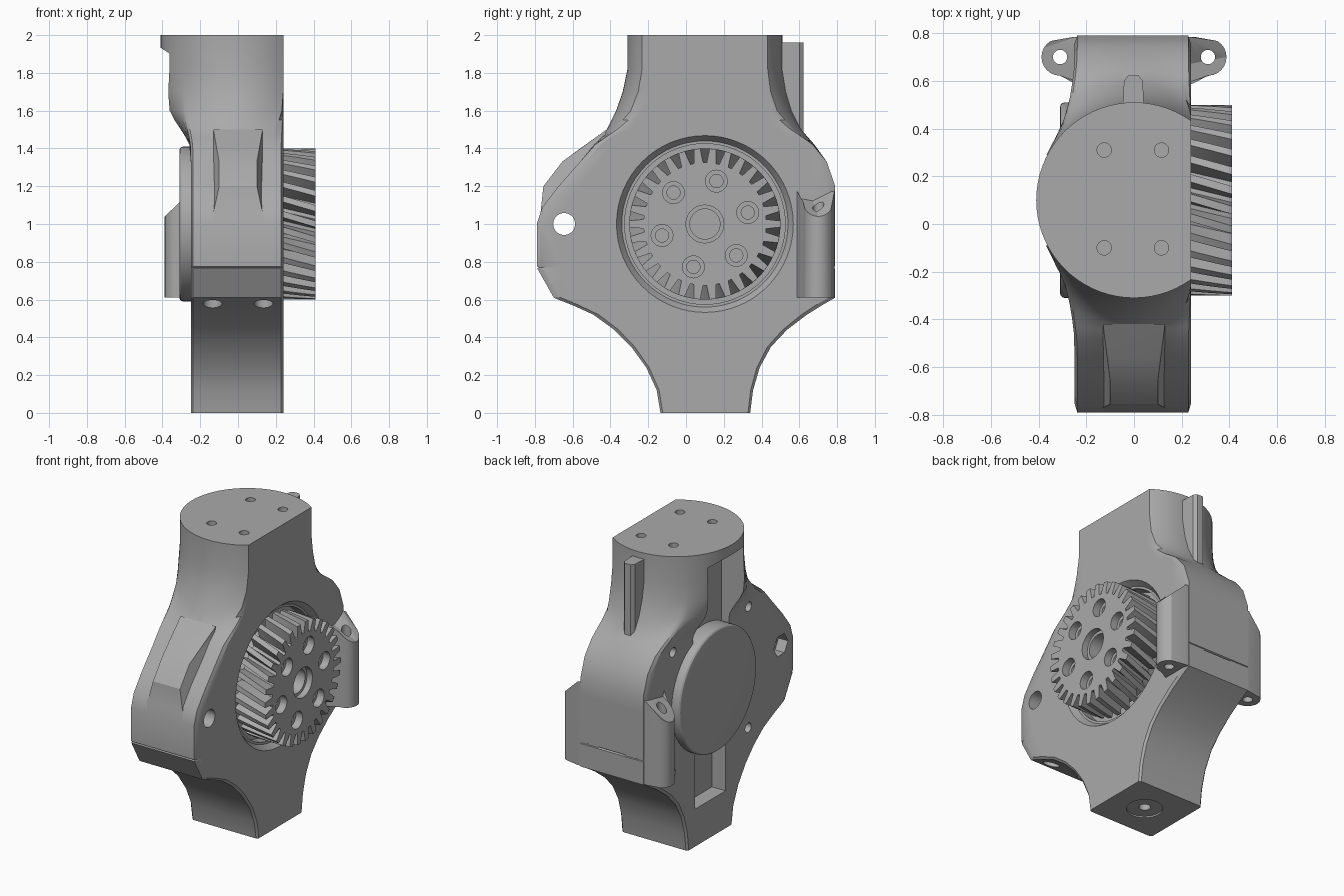
import bpy, bmesh
from math import sin, cos, pi, atan2, acos
from mathutils import Matrix, Vector

cube = bpy.data.objects.get("Cube")
if cube:
    bpy.data.objects.remove(cube, do_unlink=True)

grey = bpy.data.materials.new("machined grey")
grey.use_nodes = True
GREY = (0.40, 0.40, 0.40, 1)
grey.diffuse_color = GREY
grey.node_tree.nodes["Principled BSDF"].inputs["Base Color"].default_value = GREY

MID_Y = 0.1      # axis of the joint
MID_Z = 1.0


def make(name, bm):
    bmesh.ops.recalc_face_normals(bm, faces=bm.faces)
    mesh = bpy.data.meshes.new(name)
    bm.to_mesh(mesh)
    bm.free()
    mesh.materials.append(grey)
    ob = bpy.data.objects.new(name, mesh)
    bpy.context.collection.objects.link(ob)
    return ob


def activate(ob):
    bpy.ops.object.select_all(action='DESELECT')
    ob.select_set(True)
    bpy.context.view_layer.objects.active = ob


def smooth(ob, angle=0.45):
    activate(ob)
    bpy.ops.object.shade_smooth_by_angle(angle=angle)


def loft(name, rings):
    bm = bmesh.new()
    loops = [[bm.verts.new(p) for p in ring] for ring in rings]
    n = len(loops[0])
    for a, b in zip(loops, loops[1:]):
        for i in range(n):
            j = (i + 1) % n
            bm.faces.new((a[i], a[j], b[j], b[i]))
    bm.faces.new(loops[0])
    bm.faces.new(loops[-1])
    return make(name, bm)


def cylinder(name, axis, start, length, r1, r2=None, sides=40):
    """Cylinder or cone running from start along +x or +z."""
    bm = bmesh.new()
    bmesh.ops.create_cone(bm, cap_ends=True, segments=sides, radius1=r1,
                          radius2=r1 if r2 is None else r2, depth=length)
    turn = Matrix.Rotation(pi / 2, 4, 'Y') if axis == 'X' else Matrix.Identity(4)
    bm.transform(Matrix.Translation(start) @ turn @ Matrix.Translation((0, 0, length / 2)))
    return make(name, bm)


def hull(name, points):
    bm = bmesh.new()
    for p in points:
        bm.verts.new(p)
    bmesh.ops.convex_hull(bm, input=bm.verts)
    return make(name, bm)


def box(name, lo, hi):
    return hull(name, [(x, y, z) for x in (lo[0], hi[0])
                       for y in (lo[1], hi[1]) for z in (lo[2], hi[2])])


def boolean(ob, other, operation='DIFFERENCE'):
    mod = ob.modifiers.new("cut", 'BOOLEAN')
    mod.operation = operation
    mod.solver = 'EXACT'
    mod.object = other
    activate(ob)
    bpy.ops.object.modifier_apply(modifier=mod.name)
    bpy.data.objects.remove(other, do_unlink=True)


def bore(ob, axis, start, length, r1, r2=None, sides=40):
    boolean(ob, cylinder("cutter", axis, start, length, r1, r2, sides))


# Housing: side outline as height, front edge, back edge
outline = [
    (0, -.135, .34), (.12, -.155, .355), (.24, -.21, .39), (.35, -.29, .45),
    (.44, -.38, .535), (.52, -.49, .64), (.57, -.6, .72), (.61, -.7, .79),
    (.764, -.787, .79), (.77, -.78, .78), (.776, -.79, .79), (1, -.79, .79),
    (1.09, -.76, .79), (1.2, -.675, .79), (1.33, -.56, .745), (1.42, -.49, .68),
    (1.46, -.455, .645), (1.5, -.42, .61), (1.55, -.395, .585), (1.6, -.37, .56),
    (1.7, -.335, .53), (1.82, -.31, .51), (2, -.31, .51)]
RADIUS = 0.41
FLAT_X = 0.24
CORNER = 1.95
special = [atan2(CORNER - 1, 1), atan2(1, CORNER - 1), acos(FLAT_X / RADIUS)]
angles = sorted([2 * pi * i / 72 for i in range(72)]
                + [s * a + k for a in special[:2] for s in (1, -1) for k in (0, pi)]
                + [special[2], -special[2]], key=lambda a: a % (2 * pi))


def section(z, front, back):
    """Chamfered rectangle below, blending to a flat-sided disc at the top."""
    t = max(0, min(1, (1.66 - z) / 0.28))
    t = t * t * (3 - 2 * t)
    mid, half = (front + back) / 2, (back - front) / 2
    ring = []
    for a in angles:
        c, s = cos(a), sin(a)
        k = max(abs(c), abs(s), (abs(c) + abs(s)) / CORNER)
        x = (1 - t) * min(FLAT_X, RADIUS * c) + t * (0.245 * c / k - 0.005)
        y = (1 - t) * s + t * s / k
        ring.append((x, mid + half * y, z))
    return ring


housing = loft("housing", [section(*row) for row in outline])

# Ears at the back, with sloping tops
for side in (1, -1):
    pts = [(.1, .785), (.25, .785)]
    pts += [(.31 + .078 * cos(a), .7 + .078 * sin(a))
            for a in [pi / 3 - i * pi / 12 for i in range(11)]]
    pts += [(.25, .59), (.1, .55)]
    rings = [[(side * x, y, .612) for x, y in pts],
             [(side * x, y, 1.04 + .95 * (.388 - max(x, .24))) for x, y in pts]]
    boolean(housing, loft("ear", rings), 'UNION')

# Front wedge and rear rib
base = [(x, y, z) for x in (-.13, .13) for y, z in ((-.77, 1.06), (-.42, 1.5), (-.5, 1.1))]
face = [(x, y, z) for x in (-.1, .1) for y, z in ((-.757, 1.12), (-.755, 1.2), (-.655, 1.33), (-.56, 1.4))]
boolean(housing, hull("wedge", base + face), 'UNION')
rib = [(x, y, z) for z in (1.45, 1.96)
       for x, y in ((-.05, .42), (-.042, .6), (-.025, .622), (.02, .622), (.037, .6), (.045, .42))]
boolean(housing, hull("rib", rib), 'UNION')

# Pockets above and below the cover
boolean(housing, hull("cutter", [(x, MID_Y + y, z) for y in (-.19, .19)
                                 for x, z in ((-.5, 1.3), (-.2, 1.3), (-.2, 1.8), (-.36, 1.88), (-.5, 1.99))]))
boolean(housing, box("cutter", (-.4, MID_Y - .16, .25), (-.15, MID_Y + .16, .7)))

# Gear seat
bore(housing, 'X', (.2, MID_Y, MID_Z), .05, .44, .475, 64)
bore(housing, 'X', (.13, MID_Y, MID_Z), .1, .425, None, 64)

# Bolt holes in the housing
bore(housing, 'X', (-.5, -.645, 1), 1, .058)
bore(housing, 'X', (-.5, -.645, 1), .32, .075, None, 6)
for y in (MID_Y - .4, MID_Y + .4):
    for z in (.58, 1.39):
        bore(housing, 'X', (-.4, y, z), .25, .032)
for x in (-.125, .115):
    for y in (-.1, .31):
        bore(housing, 'Z', (x, y, 1.9), .2, .03)
for side in (1, -1):
    bore(housing, 'Z', (side * .31, .7, .5), .8, .03)
    bore(housing, 'Z', (side * .135, -.62, .45), .25, .05)
bore(housing, 'Z', (0, MID_Y, -.1), .11, .11)
bore(housing, 'Z', (0, MID_Y, -.1), .3, .035)
smooth(housing)

# Round cover on the right side
cover = cylinder("round_cover", 'X', (-.31, MID_Y, MID_Z), .13, .41, None, 72)
bevel = cover.modifiers.new("rim", 'BEVEL')
bevel.width = 0.02
bevel.segments = 3
activate(cover)
bpy.ops.object.modifier_apply(modifier="rim")
smooth(cover)

# Helical gear
TEETH = 30
pitch = 2 * pi / TEETH
tooth = [(-.36, .325), (-.2, .4), (.2, .4), (.36, .325)]


def gear_ring(x):
    twist = (x - .41) * 0.75
    return [(x, MID_Y + r * cos(a), MID_Z + r * sin(a))
            for i in range(TEETH) for f, r in tooth
            for a in [(i + f) * pitch + twist]]


gear = loft("drive_gear", [gear_ring(.18 + .23 * i / 5) for i in range(6)])
bore(gear, 'X', (.37, MID_Y, MID_Z), .1, .1)
bore(gear, 'X', (.25, MID_Y, MID_Z), .2, .08)
for i in range(6):
    a = pi / 12 + i * pi / 3
    y, z = MID_Y + .235 * cos(a), MID_Z + .235 * sin(a)
    bore(gear, 'X', (.36, y, z), .1, .058, None, 24)
    bore(gear, 'X', (.26, y, z), .2, .035, None, 24)
smooth(gear)

# Gear bearing collar
collar = cylinder("bearing_collar", 'X', (.1, MID_Y, MID_Z), .14, .31, None, 64)
smooth(collar)
